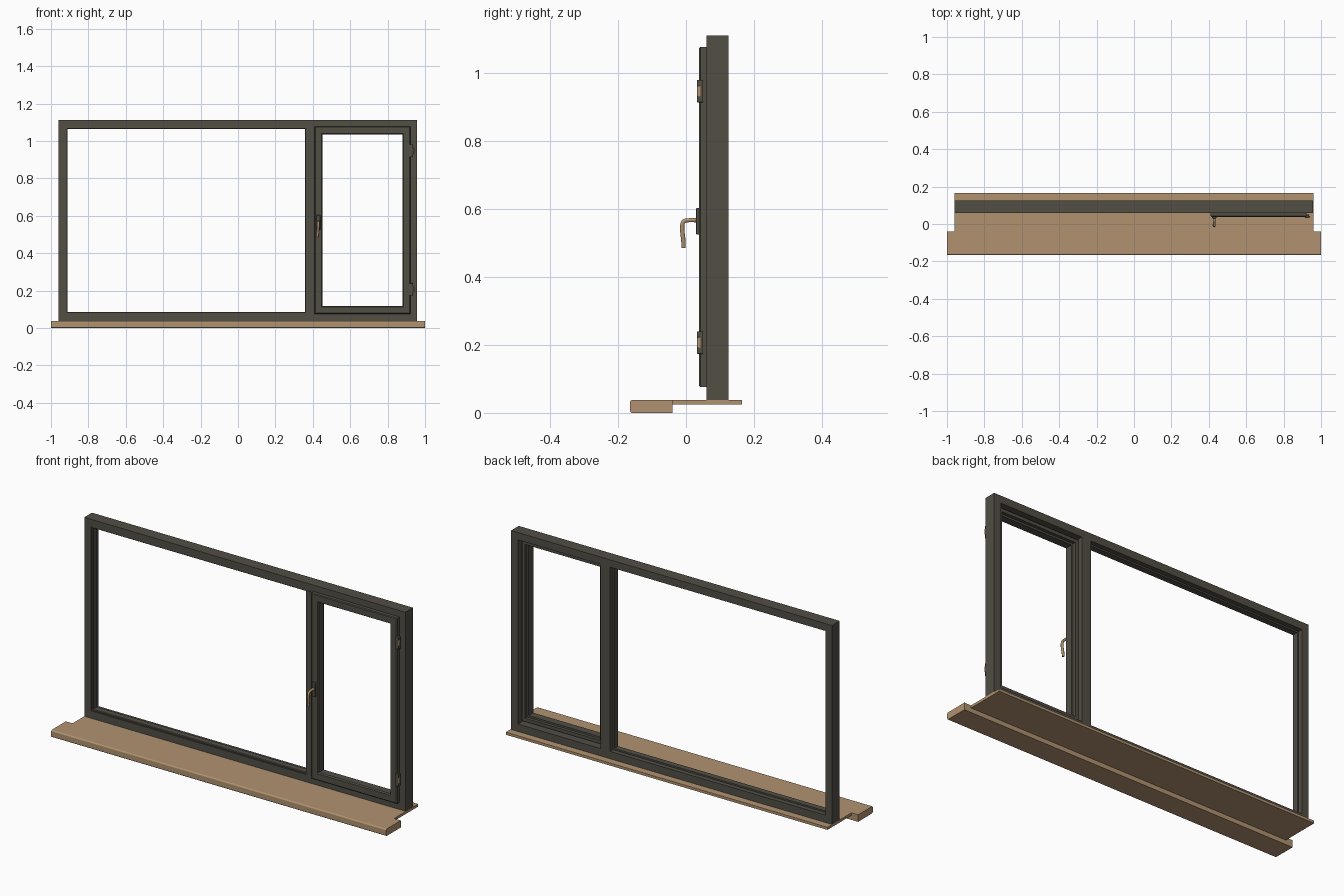
import bpy, bmesh

cube = bpy.data.objects.get("Cube")
if cube:
    bpy.data.objects.remove(cube, do_unlink=True)


def material(name, rgb):
    m = bpy.data.materials.new(name)
    m.use_nodes = True
    m.diffuse_color = (*rgb, 1)
    m.node_tree.nodes["Principled BSDF"].inputs["Base Color"].default_value = (*rgb, 1)
    return m


DARK = material("dark grey brown", (0.085, 0.077, 0.060))
TAN = material("tan", (0.440, 0.290, 0.160))


def finish(name, bm, mat):
    bmesh.ops.recalc_face_normals(bm, faces=bm.faces)
    me = bpy.data.meshes.new(name)
    bm.to_mesh(me)
    bm.free()
    me.materials.append(mat)
    ob = bpy.data.objects.new(name, me)
    bpy.context.collection.objects.link(ob)
    return ob


def box(name, x, y, z, mat, round_front=0, bevel=0):
    bm = bmesh.new()
    bmesh.ops.create_cube(bm, size=1)
    for v in bm.verts:
        v.co = [r[0] if c < 0 else r[1] for c, r in zip(v.co, (x, y, z))]
    if round_front:
        edges = [e for e in bm.edges if all(abs(v.co.y - y[0]) < 1e-5 for v in e.verts)
                 and abs(e.verts[0].co.x - e.verts[1].co.x) > 0.01]
        bmesh.ops.bevel(bm, geom=edges, offset=round_front, segments=4, profile=0.5, affect='EDGES')
    if bevel:
        bmesh.ops.bevel(bm, geom=bm.edges[:], offset=bevel, segments=2, profile=0.5, affect='EDGES')
    return finish(name, bm, mat)


def mitred_frame(name, x, z, profile, mat):
    """Sweep a closed (inset, y) profile around a rectangle with mitred corners."""
    bm = bmesh.new()
    corners = ((x[0], z[0], 1, 1), (x[1], z[0], -1, 1),
               (x[1], z[1], -1, -1), (x[0], z[1], 1, -1))
    rings = [[bm.verts.new((cx + sx * d, y, cz + sz * d)) for d, y in profile]
             for cx, cz, sx, sz in corners]
    n = len(profile)
    for i in range(4):
        a, b = rings[i], rings[(i + 1) % 4]
        for j in range(n):
            k = (j + 1) % n
            bm.faces.new((a[j], b[j], b[k], a[k]))
    return finish(name, bm, mat)


# Sill: thin rear board and thicker rounded front nosing
box("sill_board", (-0.96, 0.96), (-0.04, 0.165), (0.024, 0.038), TAN)
box("sill_nosing", (-1, 1), (-0.165, -0.04), (0, 0.038), TAN, round_front=0.007)

# Fixed outer frame, glazing bead and mullion
mitred_frame("outer_frame", (-0.96, 0.957), (0.038, 1.112),
             ((0, 0.06), (0.04, 0.06), (0.04, 0.125), (0, 0.125)), DARK)
mitred_frame("fixed_pane_bead", (-0.92, 0.366), (0.078, 1.072),
             ((0, 0.064), (0.005, 0.064), (0.008, 0.068), (0.008, 0.100), (0, 0.100)), DARK)
box("mullion", (0.366, 0.422), (0.058, 0.125), (0.078, 1.072), DARK)

# Opening sash with an overlapping front lip
mitred_frame("sash", (0.410, 0.922), (0.076, 1.078),
             ((0, 0.042), (0.004, 0.038), (0.037, 0.038), (0.042, 0.045), (0.042, 0.085),
              (0.032, 0.085), (0.032, 0.102), (0.014, 0.102), (0.014, 0.06), (0, 0.06)), DARK)

# Hinges on the left stile
for label, z in (("lower", 0.207), ("upper", 0.948)):
    box(label + "_hinge", (0.914, 0.936), (0.032, 0.050), (z - 0.033, z + 0.033), DARK, bevel=0.002)
    box(label + "_hinge_pin", (0.922, 0.940), (0.034, 0.043), (z - 0.016, z + 0.016), TAN, bevel=0.002)

# Handle plate and curved lever
box("handle_plate", (0.418, 0.440), (0.030, 0.039), (0.525, 0.604), DARK, bevel=0.003)
curve = bpy.data.curves.new("handle", 'CURVE')
curve.dimensions = '3D'
curve.bevel_depth = 0.0065
curve.bevel_resolution = 3
curve.use_fill_caps = True
path = ((0.429, 0.034, 0.568, 1.1), (0.429, 0.010, 0.568, 0.9), (0.429, -0.010, 0.566, 1),
        (0.429, -0.012, 0.540, 1), (0.427, -0.008, 0.515, 1.1), (0.425, -0.007, 0.486, 0.9))
spline = curve.splines.new('NURBS')
spline.points.add(len(path) - 1)
for p, (x, y, z, r) in zip(spline.points, path):
    p.co = (x, y, z, 1)
    p.radius = r
spline.use_endpoint_u = True
spline.order_u = 3
spline.resolution_u = 6
curve.materials.append(TAN)
bpy.context.collection.objects.link(bpy.data.objects.new("handle", curve))
